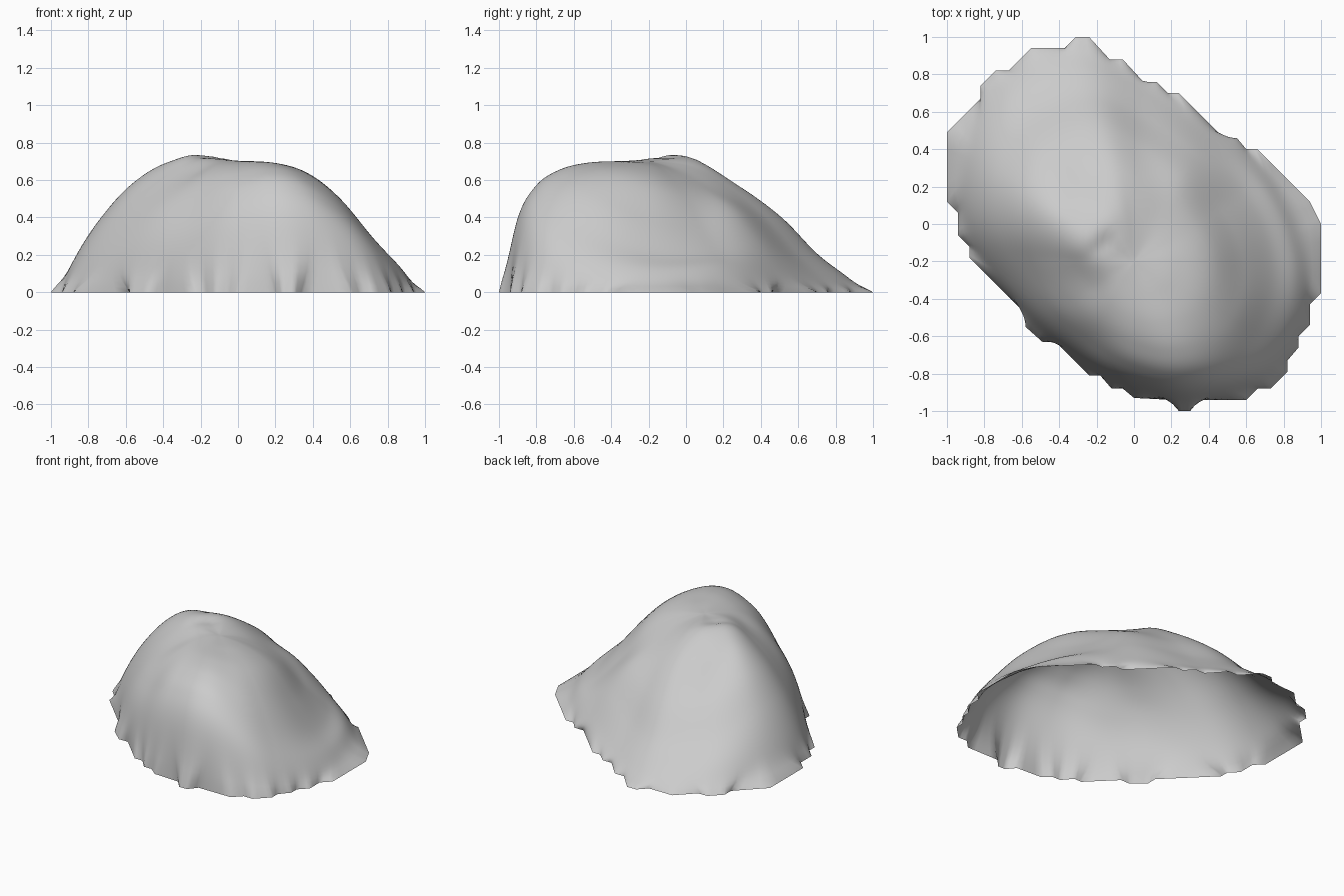
import bpy
import bmesh
import math
from mathutils import Vector

default_cube = bpy.data.objects.get("Cube")
if default_cube:
    bpy.data.objects.remove(default_cube, do_unlink=True)

RING_COUNT = 44
EDGE_SPLITS = 4
CENTRE = Vector((0, -0.2))

# Ragged ground outline, counter-clockwise, in hundredths
OUTLINE = [
    (100, 0), (94, 12), (66, 40), (60, 40), (55, 46), (48, 46), (24, 70), (18, 70),
    (12, 76), (5, 76), (-6, 88), (-13, 88), (-24, 100), (-31, 100), (-37, 94),
    (-55, 94), (-67, 82), (-74, 82), (-82, 74), (-82, 67), (-100, 49), (-100, 12),
    (-94, 6), (-94, -6), (-88, -12), (-88, -18), (-58, -48), (-58, -55), (-49, -63),
    (-42, -63), (-24, -81), (-18, -81), (-12, -88), (-6, -88), (0, -93), (19, -94),
    (24, -100), (30, -100), (35, -94), (60, -94), (66, -88), (73, -88), (82, -79),
    (82, -73), (88, -66), (88, -60), (94, -54), (94, -43), (100, -37),
]

# Slope profiles from the summit to the rim, one per compass step from +x
SLOPES = [
    (67, 58, 39, 22, 12), (65, 54, 36, 22, 13), (65, 55, 44, 28, 12),
    (67, 56, 40, 21, 8), (71, 57, 42, 23, 11), (72, 68, 56, 38, 19),
    (71, 64, 53, 38, 20), (70, 63, 54, 42, 25), (70, 66, 58, 45, 28),
    (70, 68, 63, 54, 36), (70, 69, 65, 56, 38), (69, 64, 52, 35, 19),
]


def spline(a, b, c, d, t):
    """Smooth curve from b to c, with a and d as the neighbours."""
    return b + 0.5 * t * (c - a + t * (2 * a - 5 * b + 4 * c - d
                                       + t * (3 * (b - c) + d - a)))


def profile_height(slope, opposite, s):
    """Height along one slope, where s runs from summit to rim."""
    knots = [opposite[0], 70, *slope, 0, -slope[-1]]
    position = s * (len(slope) + 1)
    i = min(int(position), len(slope))
    return spline(*knots[i:i + 4], position - i) / 100


def rock_height(angle, s):
    """Blend neighbouring slopes around the compass."""
    count = len(SLOPES)
    position = (angle / math.tau) % 1 * count
    i = int(position)
    around = [profile_height(SLOPES[(i + k) % count],
                             SLOPES[(i + k + count // 2) % count], s)
              for k in (-1, 0, 1, 2)]
    return spline(*around, position - i)


def bump(x, y, cx, cy, along, across):
    """Soft oval bump, turned to lie along the crest."""
    dx, dy = x - cx, y - cy
    u, v = (dx + dy) * math.sqrt(0.5), (dx - dy) * math.sqrt(0.5)
    return math.exp(-(u / along) ** 2 - (v / across) ** 2)


def split_outline():
    points = [Vector(p) / 100 - CENTRE for p in OUTLINE]
    return [p.lerp(q, k / EDGE_SPLITS)
            for p, q in zip(points, points[1:] + points[:1])
            for k in range(EDGE_SPLITS)]


def soften(points, passes):
    for _ in range(passes):
        points = [(points[i - 1] + p + points[(i + 1) % len(points)]) / 3
                  for i, p in enumerate(points)]
    return points


# Stone material
stone = bpy.data.materials.new("stone_grey")
stone.use_nodes = True
grey = (0.6, 0.6, 0.6, 1)
stone.diffuse_color = grey
stone.node_tree.nodes["Principled BSDF"].inputs["Base Color"].default_value = grey

# Rock shell: rings spread from the summit to the ragged rim, open underneath
bm = bmesh.new()
ragged = split_outline()
smooth = soften(ragged, 60)
rings = []
for ring in range(1, RING_COUNT + 1):
    s = ring / RING_COUNT
    radius = 1 - (1 - s) ** 1.4
    verts = []
    for rough, soft in zip(ragged, smooth):
        p = soft.lerp(rough, radius ** 60) * radius
        x, y = p + CENTRE
        # Slopes follow the softened outline so that only the rim is ragged
        z = rock_height(math.atan2(soft.y, soft.x), s)
        # Small crest and the crease beside it
        z += 0.016 * bump(x, y, -0.24, -0.08, 0.14, 0.09)
        z -= 0.012 * bump(x, y, -0.16, -0.1, 0.09, 0.04)
        verts.append(bm.verts.new((x, y, max(z, 0) if ring < RING_COUNT else 0)))
    rings.append(verts)

summit = bm.verts.new((CENTRE.x, CENTRE.y, 0.7))
for j in range(len(ragged)):
    bm.faces.new((summit, rings[0][j - 1], rings[0][j]))
    for inner, outer in zip(rings, rings[1:]):
        bm.faces.new((inner[j - 1], outer[j - 1], outer[j], inner[j]))
for face in bm.faces:
    face.smooth = True

mesh = bpy.data.meshes.new("rock")
bm.to_mesh(mesh)
bm.free()
mesh.materials.append(stone)
rock = bpy.data.objects.new("rock", mesh)
bpy.context.collection.objects.link(rock)
